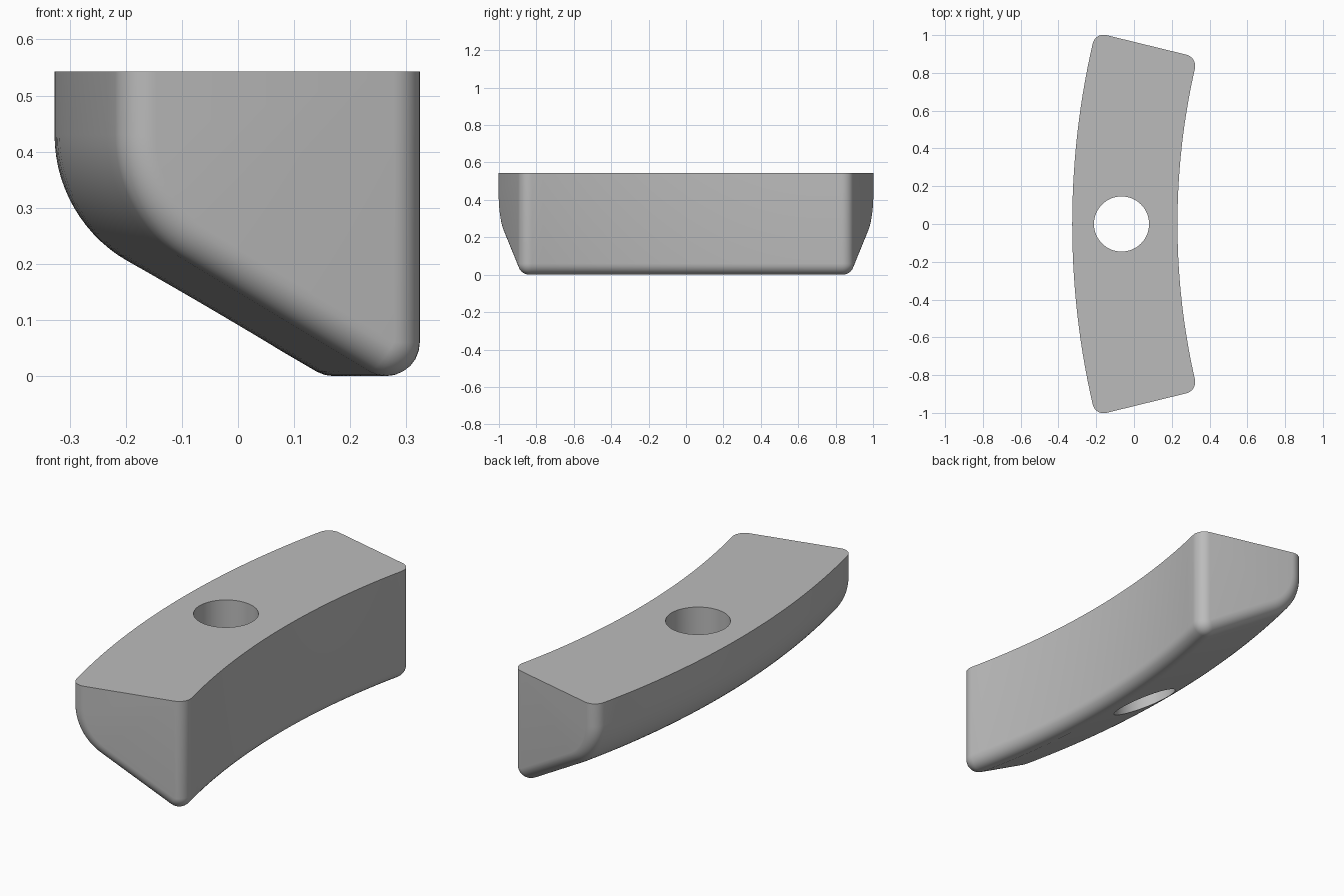
import bpy, bmesh
from math import sin, cos, pi, radians

cube = bpy.data.objects.get("Cube")
if cube:
    bpy.data.objects.remove(cube, do_unlink=True)

TOP = 0.543            # height of the flat top
CX = 3.94              # centre of the concentric arcs
R_IN, R_OUT = 3.71, 4.267
HALF = radians(13.75)  # half of the arc angle
FILLET = 0.06          # rounding of the ends and lower edge
BIG = 0.26             # large rounding of the outer lower edge

grey = bpy.data.materials.new("grey")
grey.use_nodes = True
colour = (0.5, 0.5, 0.5, 1)
grey.diffuse_color = colour
grey.node_tree.nodes["Principled BSDF"].inputs["Base Color"].default_value = colour


def section(rho):
    """Cross-section (radius, height): a core outline grown by rho."""
    shrink = FILLET - rho
    pts = [(R_IN + shrink, TOP)]
    # small rounding at the bottom of the inner wall
    for i in range(9):
        a = radians(120 * i / 8)
        pts.append((R_IN + FILLET - rho * cos(a), FILLET - rho * sin(a)))
    # large rounding between the slope and the outer wall
    r = BIG - shrink
    for i in range(15):
        a = radians(-60 + 60 * i / 14)
        pts.append((R_OUT - BIG + r * cos(a), 0.43 + r * sin(a)))
    pts.append((R_OUT - shrink, TOP))
    return pts


# Stations along the arc: rounded end, plain span, rounded end
steps = [i * pi / 16 for i in range(9)]
ends = [(FILLET * (1 - sin(a)), FILLET * cos(a)) for a in steps]
stations = [(-1, FILLET - rho, FILLET - off) for rho, off in ends]
stations = [(-1, FILLET * sin(a), FILLET * (1 - cos(a))) for a in steps]
SPAN = 28
stations += [(-1 + 2 * i / SPAN, FILLET, FILLET * (1 - abs(-1 + 2 * i / SPAN)))
             for i in range(1, SPAN)]
stations += [(1, rho, d) for _, rho, d in reversed(stations[:len(steps)])]

bm = bmesh.new()
rings = []
for t, rho, inset in stations:
    ring = []
    for r, z in section(rho):
        if abs(t) == 1:
            angle = t * (HALF - inset / r)
        else:
            angle = t * (HALF - FILLET / r)
        ring.append(bm.verts.new((CX - r * cos(angle), r * sin(angle), z)))
    rings.append(ring)
for a, b in zip(rings, rings[1:]):
    for i in range(len(a)):
        j = (i + 1) % len(a)
        bm.faces.new((a[i], a[j], b[j], b[i]))
bm.faces.new(rings[0])
bm.faces.new(rings[-1])
bmesh.ops.remove_doubles(bm, verts=bm.verts, dist=1e-5)
bmesh.ops.recalc_face_normals(bm, faces=bm.faces)
mesh = bpy.data.meshes.new("curved_block")
bm.to_mesh(mesh)
bm.free()
mesh.materials.append(grey)
block = bpy.data.objects.new("curved_block", mesh)
bpy.context.collection.objects.link(block)

# Vertical through hole
bpy.ops.mesh.primitive_cylinder_add(vertices=64, radius=0.146, depth=2,
                                    location=(-0.066, 0, 0.3))
cutter = bpy.context.object
cutter.name = "hole_cutter"
cutter.hide_render = True
cutter.data.materials.append(grey)
cut = block.modifiers.new("hole", "BOOLEAN")
cut.operation = "DIFFERENCE"
cut.solver = "EXACT"
cut.object = cutter

bpy.ops.object.select_all(action="DESELECT")
block.select_set(True)
bpy.context.view_layer.objects.active = block
bpy.ops.object.modifier_apply(modifier=cut.name)
bpy.data.objects.remove(cutter, do_unlink=True)
bpy.ops.object.shade_smooth_by_angle(angle=radians(30))
